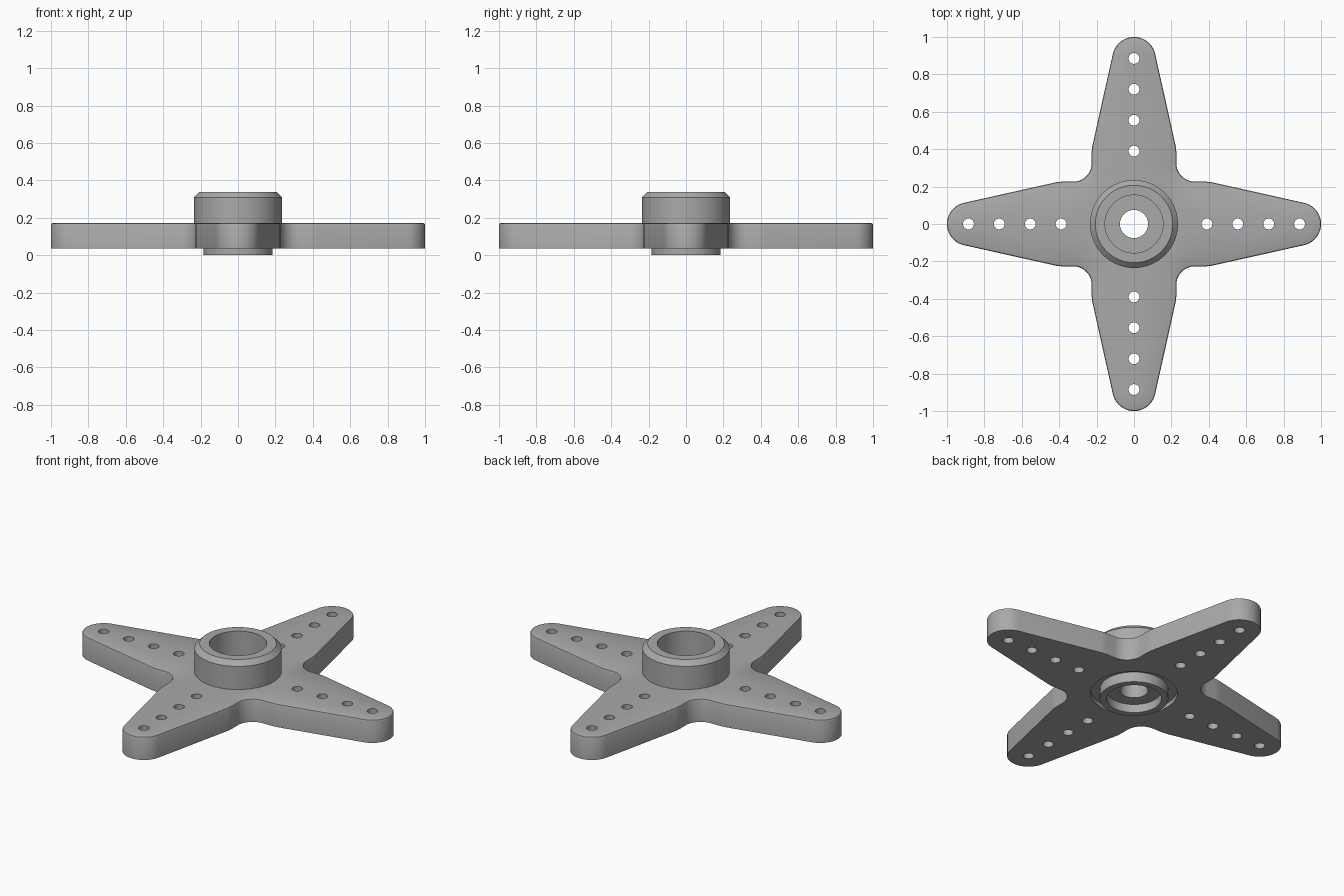
import bpy, bmesh
from math import sin, cos, pi, radians

cube = bpy.data.objects.get("Cube")
if cube:
    bpy.data.objects.remove(cube)

grey = bpy.data.materials.new("mid grey plastic")
grey.use_nodes = True
COLOUR = (0.4, 0.4, 0.4, 1)
grey.diffuse_color = COLOUR
grey.node_tree.nodes["Principled BSDF"].inputs["Base Color"].default_value = COLOUR

PLATE_BOTTOM, PLATE_TOP = 0.035, 0.172
HUB_RADIUS = 0.235


def arc(cx, cy, r, start, end, steps):
    """Points on an arc, angles in degrees."""
    angles = [radians(start + (end - start) * i / steps) for i in range(steps + 1)]
    return [(cx + r * cos(a), cy + r * sin(a)) for a in angles]


def finish(bm, name):
    bmesh.ops.recalc_face_normals(bm, faces=bm.faces)
    mesh = bpy.data.meshes.new(name)
    bm.to_mesh(mesh)
    bm.free()
    mesh.materials.append(grey)
    obj = bpy.data.objects.new(name, mesh)
    bpy.context.collection.objects.link(obj)
    bpy.ops.object.select_all(action='DESELECT')
    obj.select_set(True)
    bpy.context.view_layer.objects.active = obj
    bpy.ops.object.shade_smooth_by_angle(angle=radians(35))
    return obj


def add_loop(bm, points, z):
    verts = [bm.verts.new((x, y, z)) for x, y in points]
    return [bm.edges.new((v, verts[(i + 1) % len(verts)])) for i, v in enumerate(verts)]


# Four-armed plate: one rounded tapering arm and its corner fillet, turned four times
quarter = arc(0.884, 0, 0.116, -77.5, 77.5, 20)
quarter += arc(0.375, 0.0, 0.2265, 78, 90, 4)
quarter += arc(0.325, 0.325, 0.0985, 270, 180, 10)
quarter += [(y, x) for x, y in reversed(arc(0.375, 0.0, 0.2265, 78, 90, 4))]
outline = []
for turn in range(4):
    c, s = round(cos(turn * pi / 2)), round(sin(turn * pi / 2))
    outline += [(c * x - s * y, s * x + c * y) for x, y in quarter]

bm = bmesh.new()
edges = add_loop(bm, outline, PLATE_BOTTOM)
edges += add_loop(bm, arc(0, 0, HUB_RADIUS - 0.001, 0, 356.25, 95), PLATE_BOTTOM)
for distance in (0.39, 0.555, 0.72, 0.885):
    for dx, dy in ((1, 0), (0, 1), (-1, 0), (0, -1)):
        edges += add_loop(bm, arc(dx * distance, dy * distance, 0.029, 0, 345, 23), PLATE_BOTTOM)
bmesh.ops.triangle_fill(bm, edges=edges, use_beauty=True)
result = bmesh.ops.extrude_face_region(bm, geom=bm.faces[:])
top_verts = [g for g in result["geom"] if isinstance(g, bmesh.types.BMVert)]
bmesh.ops.translate(bm, verts=top_verts, vec=(0, 0, PLATE_TOP - PLATE_BOTTOM))
bmesh.ops.recalc_face_normals(bm, faces=bm.faces)

# Softened upper rim, on the outside outline only
outer = {(round(x, 4), round(y, 4)) for x, y in outline}
rim = [e for e in bm.edges
       if all(v.co.z > PLATE_TOP - 0.001 and (round(v.co.x, 4), round(v.co.y, 4)) in outer
              for v in e.verts)
       and any(abs(f.normal.z) < 0.1 for f in e.link_faces)]
bmesh.ops.bevel(bm, geom=rim, offset=0.01, segments=2, affect='EDGES', profile=0.5)
finish(bm, "arm_plate")

# Central hub: closed profile of (radius, height) spun round the axis
profile = [(0.075, 0.05), (0.148, 0.05), (0.148, 0.0), (0.185, 0.0), (0.185, 0.06),
           (HUB_RADIUS, 0.06), (HUB_RADIUS, 0.31), (0.207, 0.338), (0.155, 0.338),
           (0.155, 0.14), (0.075, 0.14)]
bm = bmesh.new()
ring = add_loop(bm, [(r, z) for r, z in profile], 0)
for v in bm.verts:
    v.co = (v.co.x, 0, v.co.y)
bmesh.ops.spin(bm, geom=bm.verts[:] + ring, cent=(0, 0, 0), axis=(0, 0, 1),
               angle=2 * pi, steps=96, use_merge=True)
bmesh.ops.remove_doubles(bm, verts=bm.verts, dist=0.0001)
finish(bm, "hub")
